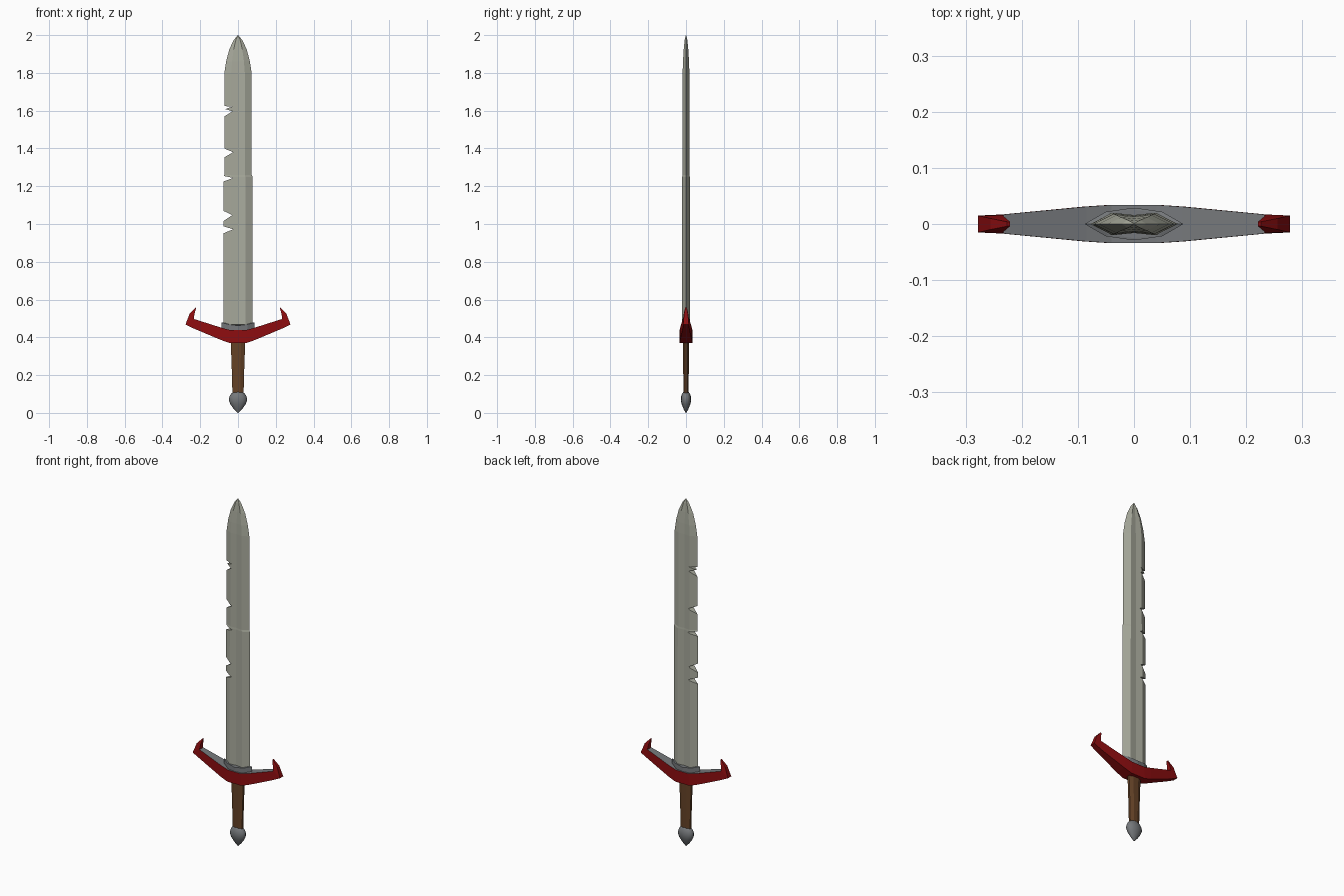
import bpy
import math

old = bpy.data.objects.get("Cube")
if old:
    bpy.data.objects.remove(old, do_unlink=True)


def material(name, rgb):
    m = bpy.data.materials.new(name)
    m.use_nodes = True
    m.diffuse_color = (*rgb, 1)
    m.node_tree.nodes["Principled BSDF"].inputs["Base Color"].default_value = (*rgb, 1)
    return m


STEEL = material("pale steel", (0.40, 0.41, 0.34))
GREY = material("dark grey metal", (0.18, 0.19, 0.20))
RED = material("deep red", (0.27, 0.004, 0.005))
BROWN = material("brown leather", (0.13, 0.055, 0.02))


def loft(name, rings, *mats):
    """Skin a stack of equal-sized rings and cap both ends."""
    n = len(rings[0])
    faces = [tuple(range(n))[::-1], tuple(range((len(rings) - 1) * n, len(rings) * n))]
    for r in range(len(rings) - 1):
        for i in range(n):
            j = (i + 1) % n
            faces.append((r * n + i, r * n + j, r * n + n + j, r * n + n + i))
    mesh = bpy.data.meshes.new(name)
    mesh.from_pydata([p for ring in rings for p in ring], [], faces)
    for m in mats:
        mesh.materials.append(m)
    obj = bpy.data.objects.new(name, mesh)
    bpy.context.collection.objects.link(obj)
    bpy.context.view_layer.objects.active = obj
    bpy.ops.object.select_all(action="DESELECT")
    obj.select_set(True)
    bpy.ops.object.mode_set(mode="EDIT")
    bpy.ops.mesh.select_all(action="SELECT")
    bpy.ops.mesh.normals_make_consistent(inside=False)
    bpy.ops.object.mode_set(mode="OBJECT")
    return obj


def ellipse(rx, ry, z, n=8, turn=0.0):
    angles = [math.tau * i / n + turn for i in range(n)]
    return [(rx * math.cos(a), ry * math.sin(a), z) for a in angles]


# Blade: sharp edges, two ridges and a shallow central hollow
def blade_ring(w, t, z):
    half = [(-w, 0), (-w * 0.5, -t), (0, -t * 0.8), (w * 0.5, -t)]
    return [(x, y, z) for x, y in half] + [(-x, -y, z) for x, y in half]


blade_rows = [(0.078, 0.02, 0.43), (0.077, 0.02, 1.25), (0.072, 0.019, 1.26),
              (0.072, 0.018, 1.8), (0.063, 0.016, 1.86), (0.046, 0.012, 1.925),
              (0.022, 0.007, 1.975), (0.001, 0.001, 2.0)]
blade = loft("blade", [blade_ring(*row) for row in blade_rows], STEEL)

# Battle notches in one edge: top, point depth, point height, bottom
notches = [(1.624, -0.028, 1.622, 1.606), (1.61, -0.03, 1.597, 1.568),
           (1.40, -0.026, 1.38, 1.352), (1.254, -0.024, 1.244, 1.226),
           (1.068, -0.03, 1.047, 1.018), (0.987, -0.026, 0.972, 0.952)]
for top, px, pz, bottom in notches:
    outer, edge = -0.1, -0.074
    slope = (outer - edge) / (px - edge)
    corners = [(px, pz), (outer, top + (pz - top) * slope),
               (outer, bottom + (pz - bottom) * slope)]
    cutter = loft("notch_cutter", [[(x, y, z) for x, z in corners] for y in (-0.05, 0.05)], STEEL)
    cutter.hide_render = True
    mod = blade.modifiers.new("notch", "BOOLEAN")
    mod.operation, mod.solver, mod.object = "DIFFERENCE", "EXACT", cutter
    bpy.context.view_layer.objects.active = blade
    bpy.ops.object.modifier_apply(modifier=mod.name)
    bpy.data.objects.remove(cutter, do_unlink=True)


# Collar around the blade root, dipping in the middle
def collar_ring(s, z, dip):
    half = [(-0.088, 0, 0), (-0.05, -0.022, dip * 0.6), (0, -0.029, dip), (0.05, -0.022, dip * 0.6)]
    pts = half + [(-x, -y, d) for x, y, d in half]
    return [(x * s, y * s, z - d) for x, y, d in pts]


loft("blade_collar", [collar_ring(1, 0.425, 0), collar_ring(1, 0.478, 0.016),
                      collar_ring(0.87, 0.478, 0.016)], GREY)

# Crossguard: lower point, upper point and half depth from the centre to the hook tip
arm = [((0.045, 0.37), (0.04, 0.438), 0.034), ((0.09, 0.386), (0.085, 0.45), 0.031),
       ((0.235, 0.447), (0.233, 0.497), 0.017), ((0.278, 0.468), (0.234, 0.503), 0.015),
       ((0.256, 0.525), (0.228, 0.535), 0.010), ((0.226, 0.557), (0.221, 0.555), 0.004)]


def guard_ring(side, low, high, d):
    (a, b), (c, e) = low, high
    return [(side * a, -d, b), (side * c, -d, e), (side * c, d, e), (side * a, d, b)]


guard = loft("crossguard", [guard_ring(-1, *s) for s in arm[::-1]] +
             [guard_ring(1, *s) for s in arm], RED, GREY)
for f in guard.data.polygons:
    if f.normal.z > 0.5 and abs(f.center.x) < 0.2:
        f.material_index = 1

# Grip: flattened octagon, slightly wider toward the guard
loft("grip", [ellipse(rx, ry, z, 8, math.pi / 8) for rx, ry, z in
              [(0.032, 0.015, 0.1), (0.036, 0.016, 0.24), (0.042, 0.017, 0.39)]], BROWN)

# Pommel: rounded, tapering to a point at the bottom
pommel = loft("pommel", [ellipse(rx, rx * 0.57, z, 12) for rx, z in
                         [(0.003, 0.0), (0.022, 0.02), (0.040, 0.045), (0.048, 0.065),
                          (0.046, 0.085), (0.036, 0.102), (0.022, 0.112)]], GREY)
bpy.ops.object.select_all(action="DESELECT")
pommel.select_set(True)
bpy.context.view_layer.objects.active = pommel
bpy.ops.object.shade_smooth_by_angle(angle=math.radians(50))
